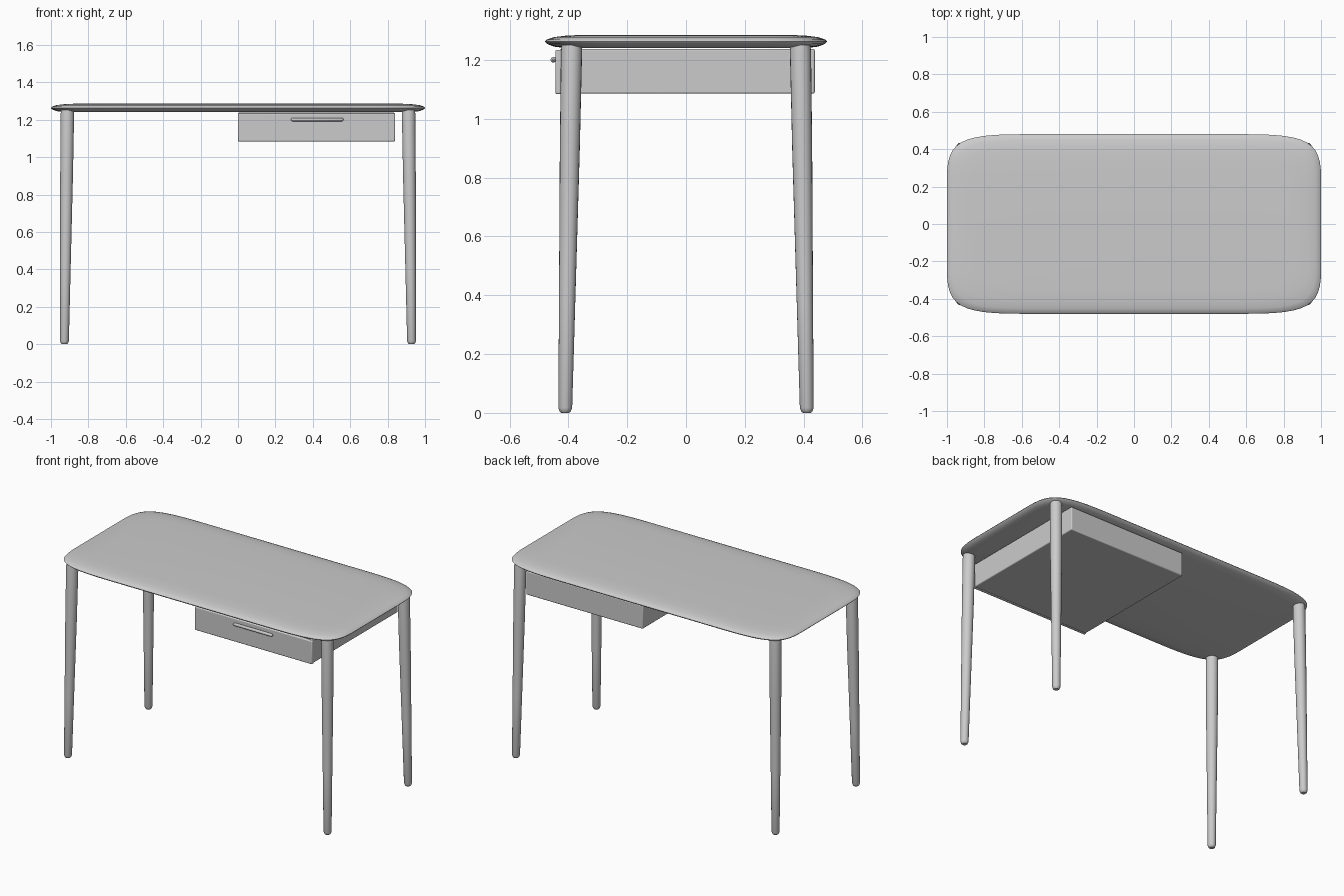
import bpy, bmesh
from math import cos, sin, pi
from mathutils import Vector

if "Cube" in bpy.data.objects:
    bpy.data.objects.remove(bpy.data.objects["Cube"])


def loft(name, rings):
    """Skin a list of equal-length point rings and cap both ends."""
    bm = bmesh.new()
    vr = [[bm.verts.new(p) for p in ring] for ring in rings]
    n = len(vr[0])
    for a, b in zip(vr, vr[1:]):
        for i in range(n):
            j = (i + 1) % n
            bm.faces.new((a[i], a[j], b[j], b[i]))
    bm.faces.new(vr[0][::-1])
    bm.faces.new(vr[-1])
    bmesh.ops.recalc_face_normals(bm, faces=bm.faces)
    me = bpy.data.meshes.new(name)
    bm.to_mesh(me)
    bm.free()
    ob = bpy.data.objects.new(name, me)
    bpy.context.collection.objects.link(ob)
    smooth(ob, 35)
    return ob


def smooth(ob, deg):
    bpy.ops.object.select_all(action='DESELECT')
    ob.select_set(True)
    bpy.context.view_layer.objects.active = ob
    bpy.ops.object.shade_smooth_by_angle(angle=deg * pi / 180)


def box(name, lo, hi, bevel):
    lo, hi = Vector(lo), Vector(hi)
    bpy.ops.mesh.primitive_cube_add(size=1, location=(lo + hi) / 2)
    ob = bpy.context.object
    ob.name = name
    ob.scale = hi - lo
    bpy.ops.object.transform_apply(location=False, rotation=False, scale=True)
    m = ob.modifiers.new("bevel", 'BEVEL')
    m.width, m.segments = bevel, 3
    smooth(ob, 40)
    return ob


# Tabletop: soft-cornered outline with a thin lens-like edge
P = [Vector(p) for p in ((1, .25), (1, .44), (.93, .48), (.6, .48))]
N = 12
quarter = []
for i in range(N + 1):
    t = i / N
    quarter.append((1-t)**3*P[0] + 3*t*(1-t)**2*P[1] + 3*t*t*(1-t)*P[2] + t**3*P[3])
outline = [(p.x, p.y) for p in quarter]
outline += [(-p.x, p.y) for p in reversed(quarter)]
outline += [(-x, -y) for x, y in outline]
edge = [(.07, 1.241), (.03, 1.246), (.007, 1.255), (0, 1.263),
        (.006, 1.270), (.03, 1.278), (.07, 1.283), (.13, 1.286)]
loft("tabletop", [[(x * (1 - d), y * (1 - d / .48), z) for x, y in outline]
                  for d, z in edge])

# Tapered, slightly splayed legs with rounded feet
FOOT = Vector((.928, .411, 0))
TOP = Vector((.912, .389, 1.252))
for side, sx in (("left", -1), ("right", 1)):
    for end, sy in (("front", -1), ("back", 1)):
        rings = []
        for z, r in ((0, .013), (.005, .019), (.017, .0235), (.4, .028),
                     (.9, .034), (1.23, .036), (1.252, .034)):
            c = FOOT.lerp(TOP, z / TOP.z)
            rings.append([(sx * c.x + r * cos(2 * pi * k / 20),
                           sy * c.y + r * sin(2 * pi * k / 20), z) for k in range(20)])
        loft(f"{end}_{side}_leg", rings)

# Drawer under the right half
box("drawer_body", (0.003, -.43, 1.086), (.837, .438, 1.238), .006)
box("drawer_front", (0, -.444, 1.084), (.84, -.424, 1.235), .006)

# Pill-shaped drawer handle
rings = []
for x, r in ((.283, .003), (.286, .007), (.292, .0095),
             (.554, .0095), (.560, .007), (.563, .003)):
    rings.append([(x, -.451 + r * cos(2 * pi * k / 16), 1.201 + r * sin(2 * pi * k / 16))
                  for k in range(16)])
loft("drawer_handle", rings)
